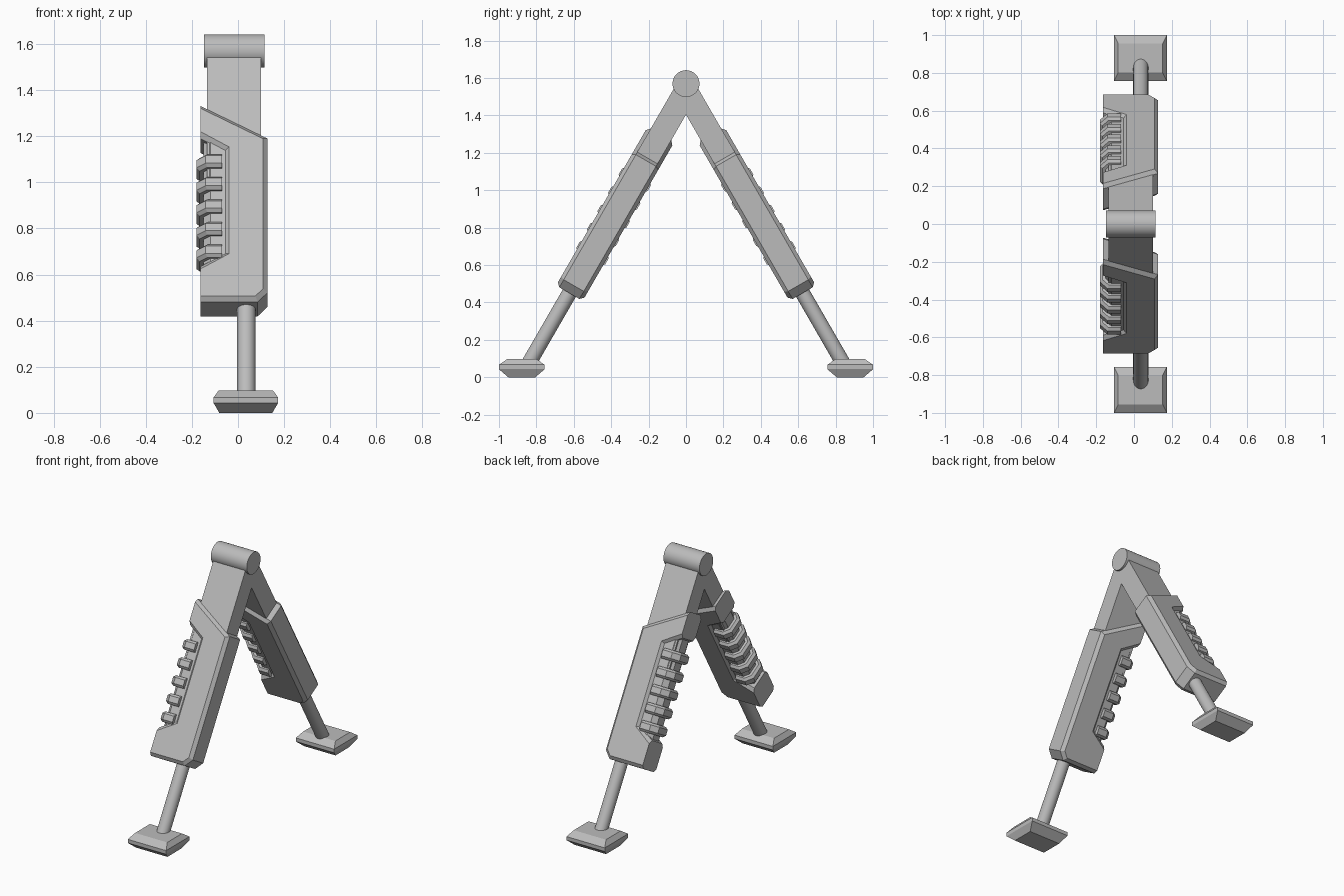
import bpy, bmesh
from math import radians
from mathutils import Matrix, Vector

cube = bpy.data.objects.get("Cube")
if cube:
    bpy.data.objects.remove(cube)

grey = bpy.data.materials.new("plain grey")
grey.use_nodes = True
COLOUR = (0.5, 0.5, 0.5, 1)
grey.diffuse_color = COLOUR
grey.node_tree.nodes["Principled BSDF"].inputs["Base Color"].default_value = COLOUR

PIVOT = 1.57
MID = 0.02          # depth of the leg's centre line behind the pivot
# Leg frame: z runs up the leg to the pivot, -y is the outer side
LEG = Matrix.Translation((0, 0, PIVOT)) @ Matrix.Rotation(radians(-30), 4, 'X')


def finish(name, bm, matrix=LEG, mirror=True, smooth=False):
    bmesh.ops.recalc_face_normals(bm, faces=bm.faces)
    bm.transform(matrix)
    mesh = bpy.data.meshes.new(name)
    bm.to_mesh(mesh)
    bm.free()
    mesh.materials.append(grey)
    obj = bpy.data.objects.new(name, mesh)
    bpy.context.collection.objects.link(obj)
    if mirror:
        mod = obj.modifiers.new("opposite_leg", 'MIRROR')
        mod.use_axis = (False, True, False)
        mod.use_mirror_merge = False
    if smooth:
        bpy.ops.object.select_all(action='DESELECT')
        obj.select_set(True)
        bpy.context.view_layer.objects.active = obj
        bpy.ops.object.shade_smooth_by_angle(angle=radians(40))
    return obj


def extrude(bm, points, direction):
    """Close the outline and pull it along direction."""
    face = bm.faces.new([bm.verts.new(p) for p in points])
    out = bmesh.ops.extrude_face_region(bm, geom=[face], use_keep_orig=True)
    verts = [v for v in out["geom"] if isinstance(v, bmesh.types.BMVert)]
    bmesh.ops.translate(bm, verts=verts, vec=direction)
    bmesh.ops.recalc_face_normals(bm, faces=bm.faces)


def bevel(bm, width, rule):
    edges = [e for e in bm.edges if rule(*(v.co for v in e.verts))]
    bmesh.ops.bevel(bm, geom=edges, offset=width, segments=1, affect='EDGES')


def rod(name, radius, length, matrix, mirror):
    bm = bmesh.new()
    bmesh.ops.create_cone(bm, cap_ends=True, segments=32, radius1=radius,
                          radius2=radius, depth=length)
    return finish(name, bm, matrix, mirror, True)


# Hinge pin across the top
rod("hinge_pin", 0.072, 0.263, Matrix.Translation((-0.017, 0, PIVOT))
    @ Matrix.Rotation(radians(90), 4, 'Y'), False)

# Flat upper arms
bm = bmesh.new()
extrude(bm, [(x, MID + y, 0) for x, y in
             ((-0.135, -0.063), (0.1, -0.063), (0.1, 0.063), (-0.135, 0.063))], (0, 0, -0.7))
finish("upper_arm", bm)

# Sleeves: slanted top, grip notch on one side, chamfered rims
LEFT, HALF = -0.163, 0.082
outline = [(LEFT, 0.30), (0.128, 0.463), (0.128, 1.235), (0.085, 1.282), (LEFT, 1.282),
           (LEFT, 1.104), (-0.059, 1.04), (-0.059, 0.527), (LEFT, 0.463)]
bm = bmesh.new()
extrude(bm, [(x, MID - HALF, -u) for x, u in outline], (0, 2 * HALF, 0))
bevel(bm, 0.02, lambda a, b: abs(a.y - b.y) < 1e-4 and max(a.x, b.x) > LEFT + 0.01)
finish("sleeve", bm)


def grip_section(left, right, half, cut, z):
    """Half-octagon wrapping round the notched side."""
    pts = [(right, half), (left + cut, half), (left, half - cut),
           (left, cut - half), (left + cut, -half), (right, -half)]
    return [(x, MID + y, z) for x, y in pts]


# Core inside the notch
bm = bmesh.new()
extrude(bm, grip_section(-0.15, -0.05, 0.066, 0.03, -0.44), (0, 0, -0.69))
finish("grip_core", bm)

# Five grip ribs
bm = bmesh.new()
for i in range(5):
    extrude(bm, grip_section(-0.18, -0.07, 0.089, 0.04, -0.55 - 0.113 * i), (0, 0, -0.065))
bevel(bm, 0.014, lambda a, b: abs(a.z - b.z) < 1e-4 and min(a.x, b.x) < -0.1)
finish("grip_ribs", bm)

# Extending rods
rod("lower_rod", 0.04, 0.6, LEG @ Matrix.Translation((0.036, MID, -1.43)), True)

# Feet: stacked rectangles, tapered at top and bottom
bm = bmesh.new()
rings = []
for z, inset in ((0, 0.05), (0.043, 0), (0.067, 0), (0.098, 0.045)):
    x, y = 0.14 - inset * 0.5, 0.122 - inset
    rings.append([bm.verts.new((0.034 + sx * x, -0.878 + sy * y, z))
                  for sx, sy in ((-1, -1), (1, -1), (1, 1), (-1, 1))])
for low, high in zip(rings, rings[1:]):
    for i in range(4):
        j = (i + 1) % 4
        bm.faces.new((low[i], low[j], high[j], high[i]))
bm.faces.new(rings[0])
bm.faces.new(rings[-1])
finish("foot", bm, Matrix.Identity(4))
